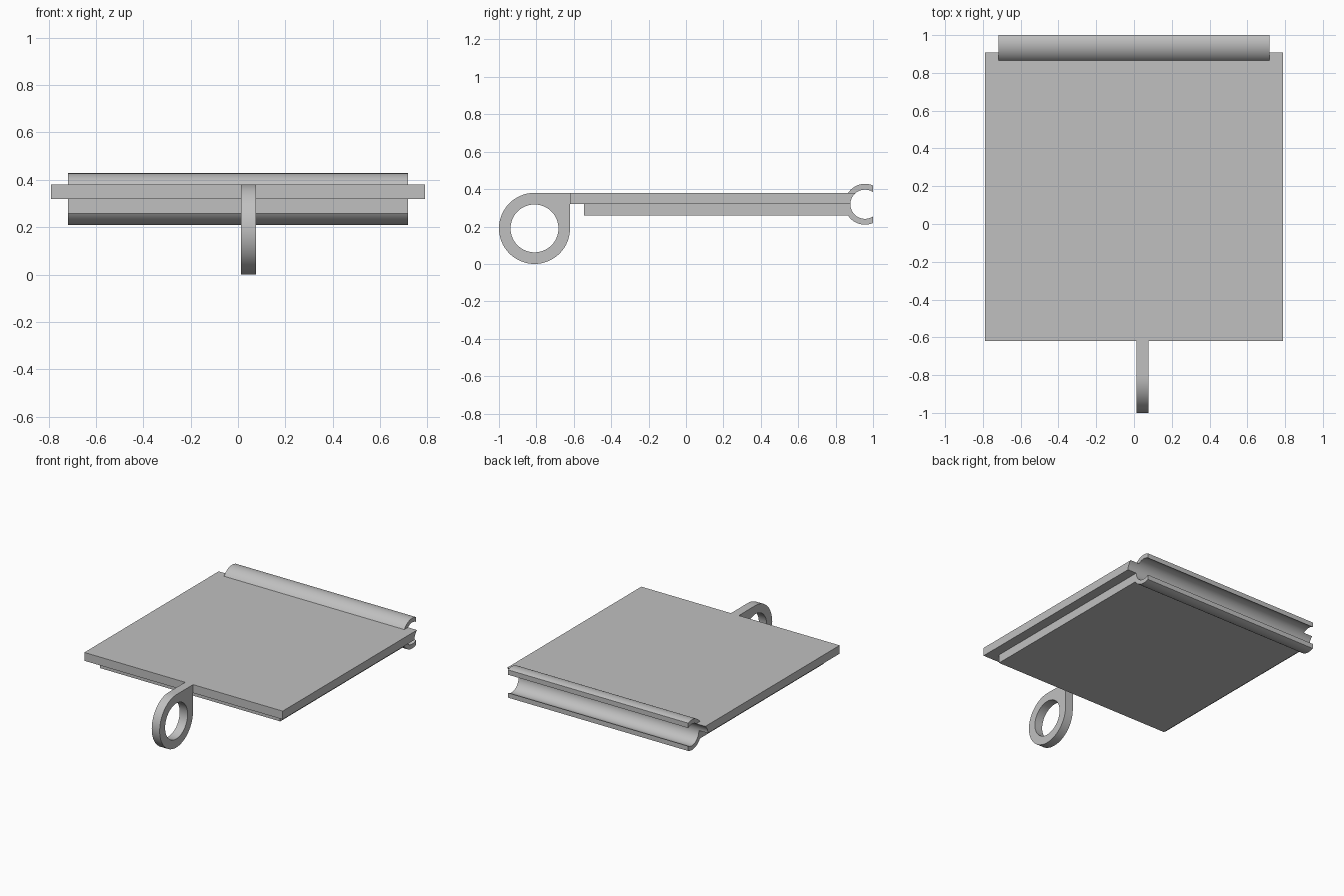
import bpy, bmesh
from math import sin, cos, asin, acos, radians, degrees

cube = bpy.data.objects.get("Cube")
if cube:
    bpy.data.objects.remove(cube, do_unlink=True)

grey = bpy.data.materials.new("plain grey")
grey.use_nodes = True
grey.diffuse_color = (0.53, 0.53, 0.53, 1)
grey.node_tree.nodes["Principled BSDF"].inputs["Base Color"].default_value = grey.diffuse_color


def arc(cy, cz, r, a0, a1, n=24):
    """Points (y, z) on an arc, angles in degrees."""
    angles = [radians(a0 + (a1 - a0) * i / n) for i in range(n + 1)]
    return [(cy + r * cos(a), cz + r * sin(a)) for a in angles]


def finish(name, bm):
    bmesh.ops.recalc_face_normals(bm, faces=bm.faces)
    mesh = bpy.data.meshes.new(name)
    bm.to_mesh(mesh)
    bm.free()
    mesh.materials.append(grey)
    obj = bpy.data.objects.new(name, mesh)
    bpy.context.collection.objects.link(obj)
    bpy.ops.object.select_all(action='DESELECT')
    obj.select_set(True)
    bpy.context.view_layer.objects.active = obj
    bpy.ops.object.shade_smooth_by_angle(angle=radians(30))


def extrude_profile(name, points, x0, x1):
    """Extrude a closed (y, z) profile along x."""
    bm = bmesh.new()
    face = bm.faces.new([bm.verts.new((x0, y, z)) for y, z in points])
    new = bmesh.ops.extrude_face_region(bm, geom=[face])["geom"]
    verts = [v for v in new if isinstance(v, bmesh.types.BMVert)]
    bmesh.ops.translate(bm, verts=verts, vec=(x1 - x0, 0, 0))
    finish(name, bm)


# Shared dimensions
TOP, MID, LOW = 0.38, 0.32, 0.258
CY, CZ, R_OUT, R_IN = 0.957, 0.319, 0.109, 0.078
HALF_TOP, HALF_LOW = 0.79, 0.718

# Upper plate, its back edge scooped by the channel bore
bore_top = 180 - degrees(asin((TOP - CZ) / R_IN))
bore_mid = 180 - degrees(asin((MID - CZ) / R_IN))
extrude_profile("upper_plate",
                [(-0.62, MID), (-0.62, TOP)] + arc(CY, CZ, R_IN, bore_top, bore_mid, 10),
                -HALF_TOP, HALF_TOP)

# Lower plate with the open round channel along its back edge
lip_out = degrees(acos((1 - CY) / R_OUT))
lip_in = degrees(acos((1 - CY) / R_IN))
join_top = 180 - degrees(asin((MID - CZ) / R_OUT))
join_low = 180 - degrees(asin((LOW - CZ) / R_OUT))
extrude_profile("lower_plate_and_channel",
                [(-0.545, LOW), (-0.545, MID)]
                + arc(CY, CZ, R_OUT, join_top, lip_out)
                + arc(CY, CZ, R_IN, lip_in, 360 - lip_in, 48)
                + arc(CY, CZ, R_OUT, 360 - lip_out, join_low),
                -HALF_LOW, HALF_LOW)

# Pull ring: round outside, with a square corner where it meets the plate
RY, RZ, RING, HOLE, SIDES = -0.81, 0.19, 0.19, 0.128, 64
bm = bmesh.new()
loops = []
for i in range(SIDES):
    a = radians(360 * i / SIDES)
    c, s = cos(a), sin(a)
    r = RING / max(c, s) if i <= SIDES // 4 else RING
    loops.append([bm.verts.new((x, RY + d * c, RZ + d * s))
                  for x, d in ((0.013, r), (0.076, r), (0.076, HOLE), (0.013, HOLE))])
for i in range(SIDES):
    p, q = loops[i - 1], loops[i]
    for k in range(4):
        bm.faces.new((p[k - 1], p[k], q[k], q[k - 1]))
finish("pull_ring", bm)
